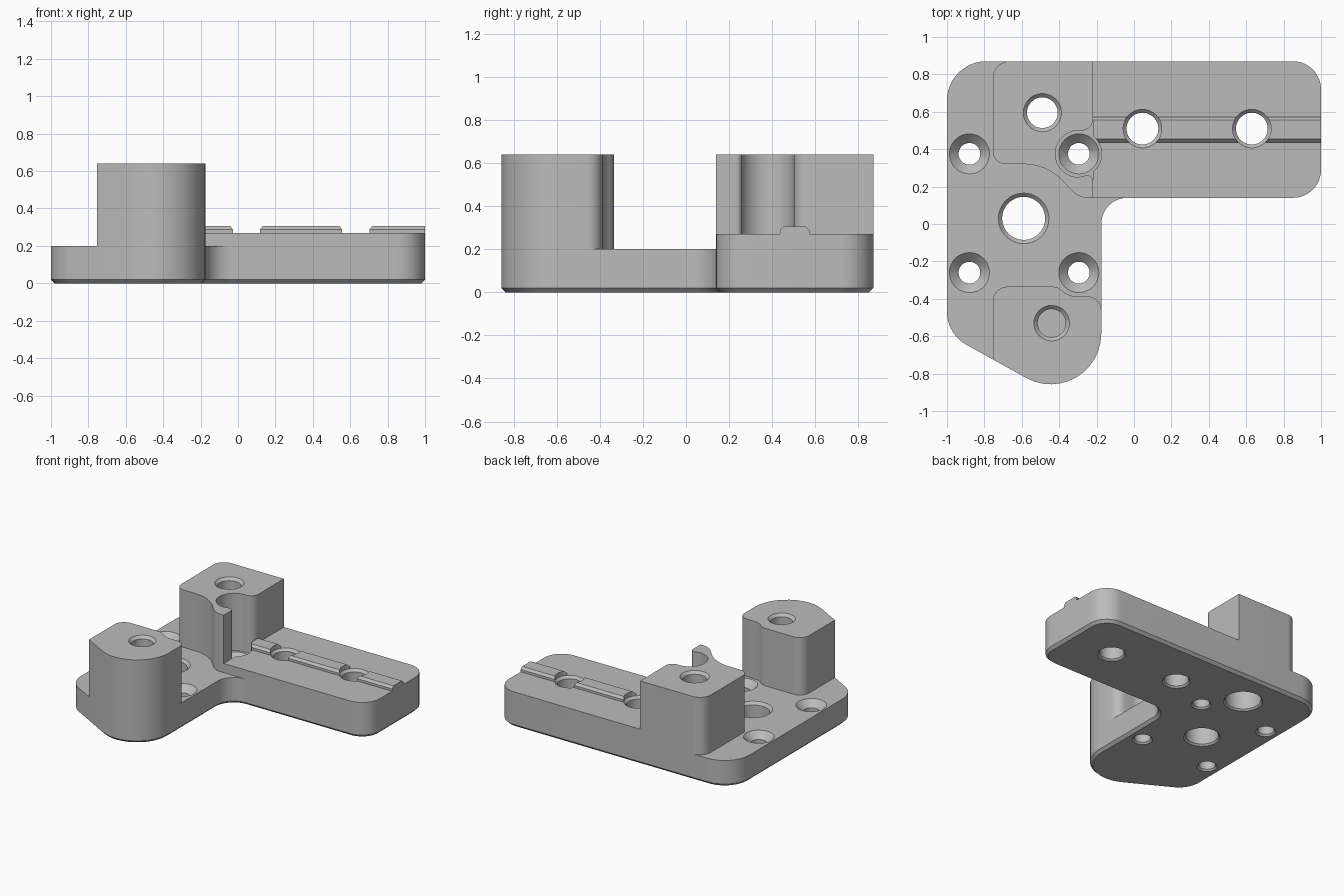
import bpy, bmesh, math
from mathutils import Vector, Matrix

if "Cube" in bpy.data.objects:
    bpy.data.objects.remove(bpy.data.objects["Cube"])

grey = bpy.data.materials.new("plain grey")
grey.use_nodes = True
COLOUR = (0.5, 0.5, 0.5, 1)
grey.diffuse_color = COLOUR
grey.node_tree.nodes["Principled BSDF"].inputs["Base Color"].default_value = COLOUR


def rounded(corners, steps=12):
    """Polygon from (x, y) or (x, y, fillet radius) corners."""
    pts = []
    n = len(corners)
    for i, c in enumerate(corners):
        p = Vector(c[:2])
        if len(c) == 2:
            pts.append(p)
            continue
        a = (Vector(corners[i - 1][:2]) - p).normalized()
        b = (Vector(corners[(i + 1) % n][:2]) - p).normalized()
        half = a.angle(b) / 2
        centre = p + (a + b).normalized() * c[2] / math.sin(half)
        start = p + a * c[2] / math.tan(half) - centre
        end = p + b * c[2] / math.tan(half) - centre
        sweep = math.atan2(start.x * end.y - start.y * end.x, start.dot(end))
        for k in range(steps + 1):
            pts.append(centre + Matrix.Rotation(sweep * k / steps, 2) @ start)
    return pts


def arc(cx, cy, r, a0, a1, steps=12):
    angles = [math.radians(a0 + (a1 - a0) * k / steps) for k in range(steps + 1)]
    return [(cx + r * math.cos(a), cy + r * math.sin(a)) for a in angles]


def finish(bm, name):
    bmesh.ops.recalc_face_normals(bm, faces=bm.faces)
    mesh = bpy.data.meshes.new(name)
    bm.to_mesh(mesh)
    bm.free()
    mesh.materials.append(grey)
    ob = bpy.data.objects.new(name, mesh)
    bpy.context.collection.objects.link(ob)
    return ob


def prism(name, pts, z0, z1, chamfer=0, matrix=None):
    """Extrude an outline upward, optionally chamfering its bottom rim."""
    bm = bmesh.new()
    base = bm.faces.new([bm.verts.new((p[0], p[1], z0 + chamfer)) for p in pts])
    top = bmesh.ops.extrude_face_region(bm, geom=[base], use_keep_orig=True)["geom"]
    lift = [v for v in top if isinstance(v, bmesh.types.BMVert)]
    bmesh.ops.translate(bm, verts=lift, vec=(0, 0, z1 - z0 - chamfer))
    bmesh.ops.recalc_face_normals(bm, faces=bm.faces)
    if chamfer:
        bmesh.ops.inset_individual(bm, faces=[base], thickness=chamfer, depth=chamfer,
                                   use_even_offset=True)
    if matrix:
        bm.transform(matrix)
    return finish(bm, name)


def bore(x, y, profile, sides=48):
    """Turned cutter from (radius, height) steps."""
    bm = bmesh.new()
    rings = []
    for r, z in profile:
        rings.append([bm.verts.new((x + px, y + py, z))
                      for px, py in arc(0, 0, r, 0, 360, sides)[:-1]])
    for lo, hi in zip(rings, rings[1:]):
        for i in range(sides):
            j = (i + 1) % sides
            bm.faces.new((lo[i], lo[j], hi[j], hi[i]))
    bm.faces.new(rings[0])
    bm.faces.new(rings[-1])
    ob = finish(bm, "bore_cutter")
    ob.hide_render = True
    return ob


def through(r, rim, top, bottom=0.012):
    """Through hole with a chamfer at both ends."""
    return [(r + bottom + 0.05, -0.05), (r, bottom), (r, top - rim + r),
            (rim, top), (rim, top + 0.1)]


def cut(ob, cutters):
    bpy.context.view_layer.objects.active = ob
    for c in cutters:
        m = ob.modifiers.new("bore", "BOOLEAN")
        m.operation, m.solver, m.object = "DIFFERENCE", "EXACT", c
        bpy.ops.object.modifier_apply(modifier=m.name)


# Shared dimensions
LEFT, INNER, STEP, BACK = -1.0, -0.175, -0.22, 0.87
ARM_Y, PLATE_Z, ARM_Z, POST_Z = 0.14, 0.2, 0.27, 0.64
POST_X = -0.755
tip = (INNER, -1.045, 0.27)

# L-shaped base plate
plate = prism("base_plate", rounded([
    tip, (INNER, ARM_Y, 0.14), (1, ARM_Y, 0.15), (1, BACK, 0.15),
    (LEFT, BACK, 0.21), (LEFT, -0.588, 0.2)]), 0, PLATE_Z, 0.02)

# Raised arm
arm = prism("raised_arm", rounded([
    (STEP, ARM_Y), (1, ARM_Y, 0.15), (1, BACK, 0.15), (STEP, BACK)]), PLATE_Z, ARM_Z)

# Key rail along the arm, profile drawn in y and z
along_x = Matrix(((0, 0, 1, 0), (1, 0, 0, 0), (0, 1, 0, 0), (0, 0, 0, 1)))
rail = prism("key_rail", [(0.437, ARM_Z), (0.573, ARM_Z), (0.573, 0.288), (0.556, 0.305),
                          (0.454, 0.305), (0.437, 0.288)], STEP, 1, matrix=along_x)

# Front post, relieved beside the screw hole
front_post = prism("front_post", rounded([
    tip, (INNER, -0.39, 0.07), (-0.35, -0.385, 0.1), (-0.41, -0.335, 0.07),
    (POST_X, -0.335, 0.08), (POST_X, -0.724)]), PLATE_Z, POST_Z)

# Rear post, with a screwdriver slot and a thin curved fin
rear_post = prism("rear_post", rounded([
    (STEP, BACK), (POST_X, BACK, 0.09), (POST_X, 0.32, 0.07),
    *arc(-0.59, 0.03, 0.29, 90, 42), (-0.298, ARM_Y, 0.12), (STEP, ARM_Y),
    (STEP, 0.27, 0.03), (-0.295, 0.25, 0.02), (-0.42, 0.25, 0.124), (-0.42, 0.5, 0.124),
    (STEP, 0.5, 0.06)]), PLATE_Z, POST_Z)

# Holes
screws = [bore(x, y, through(0.058, 0.107, PLATE_Z))
          for x in (-0.88, -0.295) for y in (-0.26, 0.375)]
arm_holes = [bore(x, 0.51, through(0.085, 0.103, ARM_Z)) for x in (0.045, 0.63)]
centre_hole = bore(-0.59, 0.03, through(0.115, 0.135, PLATE_Z))
scoop = bore(-0.295, 0.375, [(0.122, 0.1), (0.122, 0.5)])
post_bolt = bore(-0.49, 0.595, [(0.18, -0.05), (0.125, 0.012), (0.125, 0.15), (0.082, 0.15),
                                (0.082, 0.62), (0.102, POST_Z), (0.102, 0.7)])
blind = bore(-0.44, -0.53, [(0.075, 0.25), (0.075, 0.62), (0.095, POST_Z), (0.095, 0.7)])

jobs = {plate: screws + arm_holes + [centre_hole, post_bolt], arm: arm_holes + [scoop],
        rail: arm_holes + [scoop], front_post: [blind], rear_post: [post_bolt]}
for ob, cutters in jobs.items():
    cut(ob, cutters)

for c in screws + arm_holes + [centre_hole, scoop, post_bolt, blind]:
    bpy.data.objects.remove(c)

# Smooth curved walls, crisp edges
bpy.ops.object.select_all(action="DESELECT")
for ob in jobs:
    ob.select_set(True)
bpy.ops.object.shade_smooth_by_angle(angle=math.radians(30))
